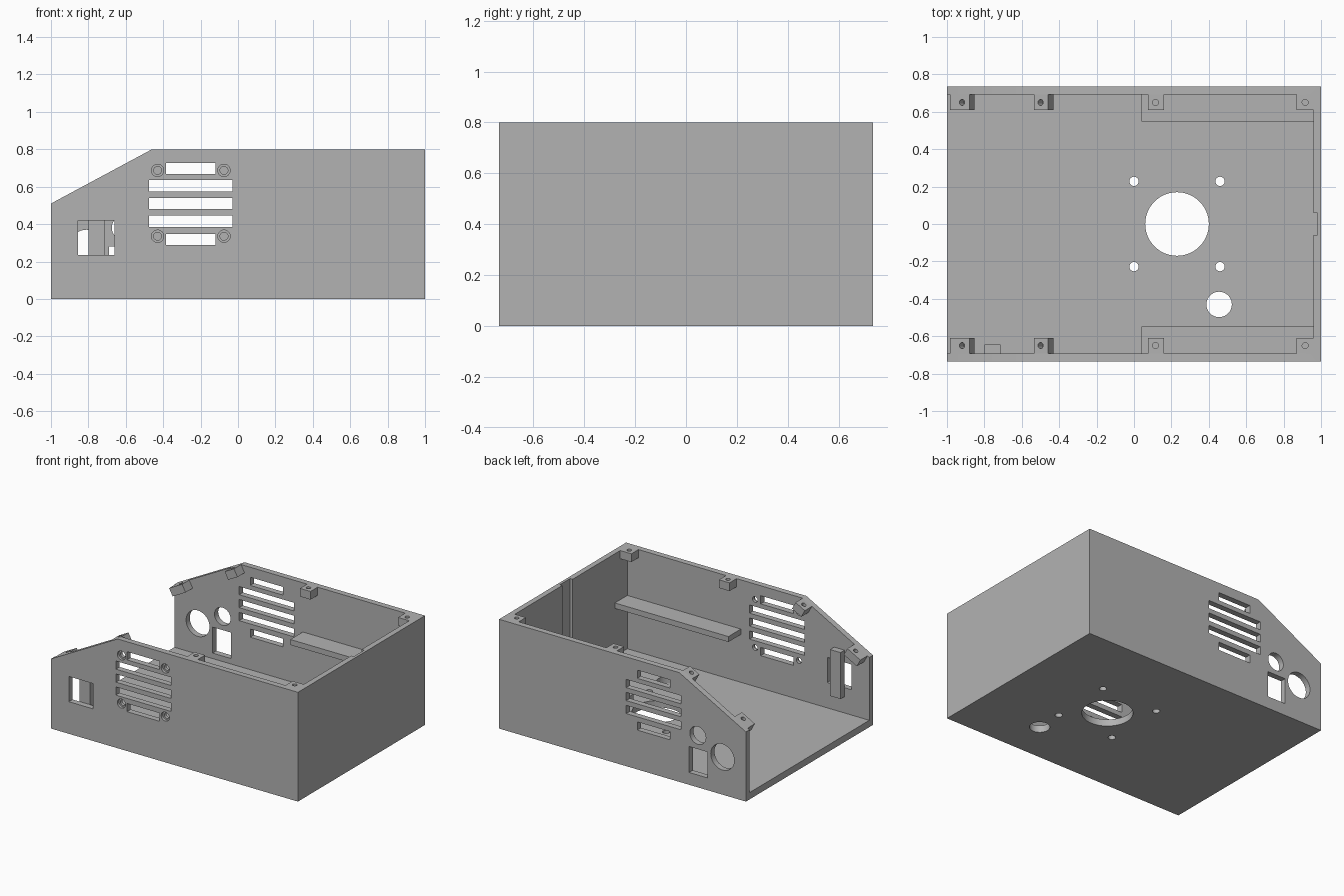
import bpy, bmesh, math
from mathutils import Vector, Matrix

if "Cube" in bpy.data.objects:
    bpy.data.objects.remove(bpy.data.objects["Cube"], do_unlink=True)

grey = bpy.data.materials.new("plain grey")
grey.use_nodes = True
COLOUR = (0.45, 0.45, 0.45, 1)
grey.diffuse_color = COLOUR
grey.node_tree.nodes["Principled BSDF"].inputs["Base Color"].default_value = COLOUR


def add_prism(bm, outline, y0, y1):
    """Extrude an (x, z) outline from y0 to y1."""
    face = bm.faces.new([bm.verts.new((x, y0, z)) for x, z in outline])
    new = bmesh.ops.extrude_face_region(bm, geom=[face])["geom"]
    verts = [v for v in new if isinstance(v, bmesh.types.BMVert)]
    bmesh.ops.translate(bm, vec=(0, y1 - y0, 0), verts=verts)


def add_box(bm, x0, x1, y0, y1, z0, z1):
    add_prism(bm, [(x0, z0), (x1, z0), (x1, z1), (x0, z1)], y0, y1)


def add_hole(bm, centre, axis, radius, depth, sides=40):
    turn = Vector(axis).to_track_quat("Z", "Y").to_matrix().to_4x4()
    bmesh.ops.create_cone(bm, cap_ends=True, segments=sides, radius1=radius,
                          radius2=radius, depth=depth,
                          matrix=Matrix.Translation(centre) @ turn)


def finish(name, bm):
    bmesh.ops.recalc_face_normals(bm, faces=bm.faces)
    mesh = bpy.data.meshes.new(name)
    bm.to_mesh(mesh)
    bm.free()
    mesh.materials.append(grey)
    obj = bpy.data.objects.new(name, mesh)
    bpy.context.collection.objects.link(obj)
    return obj


def cut(obj, bm):
    """Subtract the cutter mesh from obj, then remove the cutter."""
    cutter = finish("cutter", bm)
    cutter.hide_render = True
    mod = obj.modifiers.new("cut", "BOOLEAN")
    mod.operation, mod.solver, mod.object = "DIFFERENCE", "EXACT", cutter
    bpy.context.view_layer.objects.active = obj
    bpy.ops.object.modifier_apply(modifier=mod.name)
    bpy.data.objects.remove(cutter, do_unlink=True)


HALF, INNER, TOP, FLOOR = 0.735, 0.692, 0.8, 0.05
LOW, BEND = Vector((-1, 0.51)), Vector((-0.46, TOP))   # ends of the sloped edge

# Enclosure shell: side profile, hollowed, open at the sloped end
bm = bmesh.new()
add_prism(bm, [(-1, 0), (1, 0), (1, TOP), BEND, LOW], -HALF, HALF)
enclosure = finish("enclosure", bm)
bm = bmesh.new()
add_box(bm, -1.2, 0.96, -INNER, INNER, FLOOR, 1)
cut(enclosure, bm)

# Vent slots through both side walls, and the groove in the end wall
bm = bmesh.new()
for z, x0, x1 in [(0.697, -0.385, -0.12), (0.605, -0.475, -0.03), (0.51, -0.475, -0.03),
                  (0.415, -0.475, -0.03), (0.318, -0.385, -0.12)]:
    add_box(bm, x0, x1, -1, 1, z - 0.03, z + 0.03)
add_box(bm, 0.9, 0.98, -0.06, 0.06, FLOOR + 0.001, 1)
# Front switch window
add_box(bm, -0.855, -0.66, -1, -0.5, 0.235, 0.42)
# Back connector openings
add_box(bm, -0.69, -0.54, 0.5, 1, 0.09, 0.28)
add_hole(bm, (-0.81, HALF, 0.275), (0, 1, 0), 0.095, 0.3)
add_hole(bm, (-0.61, HALF, 0.38), (0, 1, 0), 0.065, 0.3)
# Floor openings: fan, its screws and a cable hole
add_hole(bm, (0.23, 0, 0), (0, 0, 1), 0.17, 0.3, 64)
for x in (0, 0.46):
    for y in (-0.228, 0.228):
        add_hole(bm, (x, y, 0), (0, 0, 1), 0.025, 0.3, 24)
add_hole(bm, (0.455, -0.43, 0), (0, 0, 1), 0.068, 0.3)
# Front vent screw holes
screws = [(x, z) for x in (-0.43, -0.075) for z in (0.335, 0.687)]
for x, z in screws:
    add_hole(bm, (x, -HALF, z), (0, 1, 0), 0.021, 0.3, 24)
cut(enclosure, bm)

# Counterbores round the screw holes
bm = bmesh.new()
for x, z in screws:
    add_hole(bm, (x, -HALF, z), (0, 1, 0), 0.033, 0.04, 24)
cut(enclosure, bm)


def lid_tab(name, start, end, side):
    """Screw tab whose top runs from start to end, flush with the wall edge."""
    along = (end - start).normalized()
    down = Vector((along.y, -along.x))
    bm = bmesh.new()
    add_prism(bm, [start, end, end + down * 0.06, start + down * 0.06],
              side * 0.61, side * INNER)
    tab = finish(name, bm)
    mid = end - along * 0.045
    bm = bmesh.new()
    add_hole(bm, (mid.x, side * 0.65, mid.y), (down.x, 0, down.y), 0.016, 0.1, 24)
    cut(tab, bm)


def on_slope(x):
    return LOW.lerp(BEND, (x - LOW.x) / (BEND.x - LOW.x))


for side, label in ((-1, "front"), (1, "back")):
    # Lid tabs along the wall
    lid_tab(label + "_corner_tab", Vector((0.87, TOP)), Vector((0.96, TOP)), side)
    lid_tab(label + "_middle_tab", Vector((0.075, TOP)), Vector((0.16, TOP)), side)
    lid_tab(label + "_upper_slope_tab", on_slope(-0.535), on_slope(-0.46), side)
    lid_tab(label + "_lower_slope_tab", on_slope(-0.985), on_slope(-0.88), side)
    # Inner shelf
    bm = bmesh.new()
    add_box(bm, 0.04, 0.96, side * 0.548, side * INNER, 0.4, 0.44)
    finish(label + "_shelf", bm)

# Bracket behind the switch window
bm = bmesh.new()
add_box(bm, -0.8, -0.715, -INNER, -0.645, 0.17, 0.51)
finish("switch_bracket", bm)

# Smooth the round holes, keep the flat edges sharp
bpy.ops.object.select_all(action="DESELECT")
for obj in bpy.context.collection.objects:
    if obj.type == "MESH":
        obj.select_set(True)
        bpy.context.view_layer.objects.active = obj
bpy.ops.object.shade_smooth_by_angle(angle=math.radians(30))
